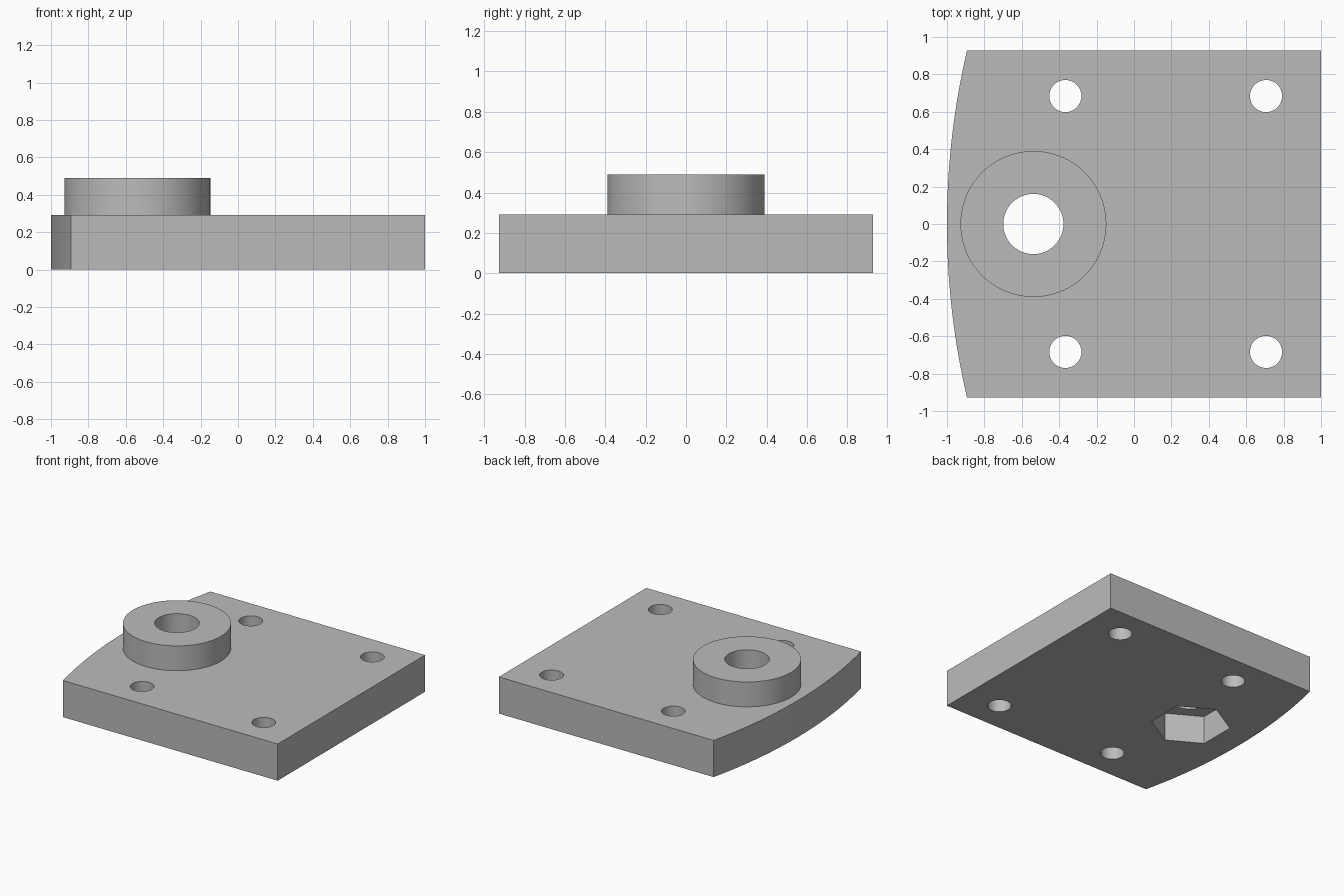
import bpy
import bmesh
from math import asin, cos, sin, pi, radians

cube = bpy.data.objects.get("Cube")
if cube:
    bpy.data.objects.remove(cube, do_unlink=True)

# Main dimensions
HALF_Y, EDGE_X = 0.928, -0.893
PLATE_TOP, BOSS_TOP = 0.292, 0.49
BORE_X = -0.538

grey = bpy.data.materials.new("machined_grey")
grey.use_nodes = True
colour = (0.5, 0.5, 0.5, 1)
grey.diffuse_color = colour
grey.node_tree.nodes["Principled BSDF"].inputs["Base Color"].default_value = colour


def prism(name, outline, z0, z1):
    """Extrude a flat outline from z0 up to z1."""
    bm = bmesh.new()
    face = bm.faces.new([bm.verts.new((x, y, z0)) for x, y in outline])
    top = bmesh.ops.extrude_face_region(bm, geom=[face])["geom"]
    verts = [v for v in top if isinstance(v, bmesh.types.BMVert)]
    bmesh.ops.translate(bm, vec=(0, 0, z1 - z0), verts=verts)
    bmesh.ops.recalc_face_normals(bm, faces=bm.faces)
    mesh = bpy.data.meshes.new(name)
    bm.to_mesh(mesh)
    bm.free()
    mesh.materials.append(grey)
    obj = bpy.data.objects.new(name, mesh)
    bpy.context.collection.objects.link(obj)
    return obj


def ring(x, y, r, sides, start=0.0):
    """Points of a regular polygon around x, y."""
    angles = [start + 2 * pi * i / sides for i in range(sides)]
    return [(x + r * cos(a), y + r * sin(a)) for a in angles]


def combine(target, tool, operation):
    """Apply a boolean and discard the tool."""
    tool.hide_render = True
    mod = target.modifiers.new(tool.name, 'BOOLEAN')
    mod.operation, mod.solver, mod.object = operation, 'EXACT', tool
    bpy.context.view_layer.objects.active = target
    bpy.ops.object.modifier_apply(modifier=mod.name)
    bpy.data.objects.remove(tool, do_unlink=True)


# Plate with one shallow curved end
sag = 1 + EDGE_X
radius = (HALF_Y ** 2 + sag ** 2) / (2 * sag)
sweep = asin(HALF_Y / radius)
steps = 20
arc = []
for i in range(steps + 1):
    a = sweep * (1 - 2 * i / steps)
    arc.append((radius - 1 - radius * cos(a), radius * sin(a)))
plate = prism("mounting_plate", arc + [(1, -HALF_Y), (1, HALF_Y)], 0, PLATE_TOP)

# Round boss
boss = prism("boss", ring(BORE_X, 0, 0.39, 96), 0.26, BOSS_TOP)
combine(plate, boss, 'UNION')

# Hexagonal nut pocket underneath and the bore above it
pocket = prism("nut_pocket", ring(BORE_X, 0, 0.289, 6, pi / 6), -0.1, 0.225)
combine(plate, pocket, 'DIFFERENCE')
bore = prism("bore", ring(BORE_X, 0, 0.161, 64), -0.1, 0.6)
combine(plate, bore, 'DIFFERENCE')

# Four screw holes
for x in (-0.367, 0.706):
    for y in (-0.684, 0.684):
        hole = prism("screw_hole", ring(x, y, 0.086, 48), -0.1, 0.6)
        combine(plate, hole, 'DIFFERENCE')

# Smooth curved walls, sharp rims
bpy.ops.object.select_all(action='DESELECT')
plate.select_set(True)
bpy.context.view_layer.objects.active = plate
bpy.ops.object.shade_smooth_by_angle(angle=radians(30))
